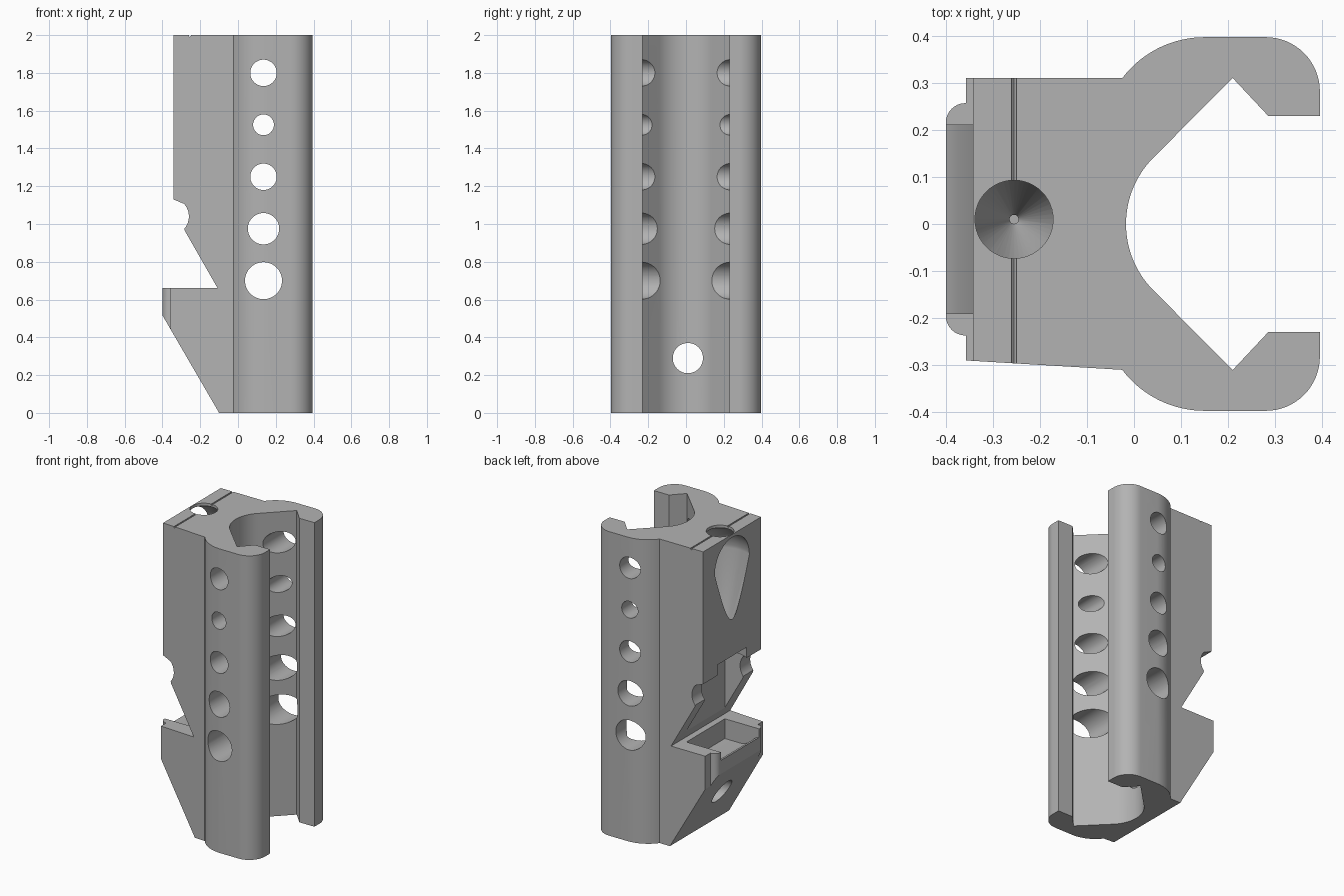
import bpy, bmesh
from math import sin, cos, pi, radians
from mathutils import Matrix, Vector

cube = bpy.data.objects.get("Cube")
if cube:
    bpy.data.objects.remove(cube, do_unlink=True)

MID = 0.01  # centre line of the rear block, slightly off the clamp centre


def arc(cx, cy, r, a0, a1, n=16):
    steps = [radians(a0 + (a1 - a0) * i / n) for i in range(n + 1)]
    return [(cx + r * cos(a), cy + r * sin(a)) for a in steps]


def finish(bm, name):
    bmesh.ops.recalc_face_normals(bm, faces=bm.faces)
    mesh = bpy.data.meshes.new(name)
    bm.to_mesh(mesh)
    bm.free()
    ob = bpy.data.objects.new(name, mesh)
    bpy.context.collection.objects.link(ob)
    return ob


def prism(name, points, lo, hi, axis="z"):
    """Extrude a plan (x, y) along z, or a side outline (x, z) along y."""
    bm = bmesh.new()
    place = (lambda a, b: (a, b, lo)) if axis == "z" else (lambda a, b: (a, lo, b))
    face = bm.faces.new([bm.verts.new(place(a, b)) for a, b in points])
    move = Vector((0, 0, hi - lo)) if axis == "z" else Vector((0, hi - lo, 0))
    out = bmesh.ops.extrude_face_region(bm, geom=[face])
    bmesh.ops.translate(bm, vec=move, verts=[v for v in out["geom"] if isinstance(v, bmesh.types.BMVert)])
    return finish(bm, name)


def rod(name, centre, r, length, axis="Z", sides=48):
    bm = bmesh.new()
    turn = Matrix.Identity(4) if axis == "Z" else Matrix.Rotation(pi / 2, 4, "Y" if axis == "X" else "X")
    bmesh.ops.create_cone(bm, cap_ends=True, segments=sides, radius1=r, radius2=r, depth=length,
                          matrix=Matrix.Translation(centre) @ turn)
    return finish(bm, name)


def combine(body, tool, operation="DIFFERENCE"):
    tool.hide_render = True
    mod = body.modifiers.new("cut", "BOOLEAN")
    mod.operation, mod.object, mod.solver = operation, tool, "EXACT"
    bpy.context.view_layer.objects.active = body
    bpy.ops.object.modifier_apply(modifier=mod.name)
    bpy.data.objects.remove(tool, do_unlink=True)


# Plan outline: outer clamp, rear block with rounded tongue, inner jaw
outer = [(0.395, 0.23)] + arc(0.28, 0.282, 0.115, 0, 90) + arc(0.15, 0.1775, 0.2195, 90, 142.9)
rear = [(-0.357, 0.31), (-0.357, MID + 0.247)] + arc(-0.358, MID + 0.205, 0.042, 90, 180, 8)
rear += [(x, 2 * MID - y) for x, y in reversed(rear)]
mirrored = [(x, -y) for x, y in reversed(outer)]
jaw = [(0.285, -0.23), (0.21, -0.31)] + arc(0.183, 0, 0.2, 225, 135, 32) + [(0.21, 0.31), (0.285, 0.23)]
body = prism("clamp_body", outer + rear + mirrored + jaw, 0, 2)

# Side outline: sloped foot, ledge, undercut and upper block
side = [(0.5, -0.1), (-0.045, -0.1), (-0.1, 0), (-0.402, 0.52), (-0.402, 0.66), (-0.108, 0.66), (-0.282, 0.965)]
side += arc(-0.36, 1.04, 0.1, -40, 42, 12)
side += [(-0.342, 1.13), (-0.342, 2.1), (0.5, 2.1)]
combine(body, prism("side_outline", side, -0.6, 0.6, "y"), "INTERSECT")

# Cross holes through both clamp walls
for z, r in [(1.8, 0.07), (1.525, 0.055), (1.25, 0.07), (0.975, 0.083), (0.7, 0.098)]:
    combine(body, rod("cross_hole", (0.135, 0, z), r, 1.2, "Y"))

# Lower hole from the sloped foot into the jaw
combine(body, rod("foot_hole", (-0.2, MID, 0.29), 0.08, 0.6, "X"))

# Domed vertical chamber with a narrow lip at its lower end
bm = bmesh.new()
steps = [(0, 1.17)] + [(x, 1.8 + z) for x, z in arc(0, 0, 0.2, 0, 90, 16)]
verts = [bm.verts.new((x, 0, z)) for x, z in steps]
edges = [bm.edges.new(pair) for pair in zip(verts, verts[1:])]
bmesh.ops.spin(bm, geom=verts + edges, cent=(0, 0, 0), axis=(0, 0, 1), angle=2 * pi, steps=48)
bmesh.ops.remove_doubles(bm, verts=bm.verts, dist=0.0001)
bmesh.ops.translate(bm, verts=bm.verts, vec=(-0.255, MID, 0))
combine(body, finish(bm, "chamber"))
combine(body, rod("lip_bore", (-0.255, MID, 1.15), 0.175, 0.1))
combine(body, rod("top_hole", (-0.255, MID, 1.9), 0.083, 0.4))

# Slot below the chamber, reaching into the ledge with a curved floor
floor = [(-0.45, 0.605), (-0.4, 0.605), (-0.375, 0.595), (-0.34, 0.565), (-0.305, 0.54), (-0.27, 0.53)]
slot = floor + [(-0.15, 0.53), (-0.15, 1.13), (-0.45, 1.13)]
combine(body, prism("slot", slot, MID - 0.2, MID + 0.2, "y"))

# Fine sight groove across the top
groove = [(-0.26, 2.05), (-0.26, 1.995), (-0.255, 1.99), (-0.25, 1.995), (-0.25, 2.05)]
combine(body, prism("groove", groove, -0.5, 0.5, "y"))

# Single plain grey
grey = bpy.data.materials.new("plain grey")
grey.use_nodes = True
colour = (0.45, 0.45, 0.45, 1)
grey.diffuse_color = colour
grey.node_tree.nodes["Principled BSDF"].inputs["Base Color"].default_value = colour
body.data.materials.clear()
body.data.materials.append(grey)
for poly in body.data.polygons:
    poly.material_index = 0

bpy.ops.object.select_all(action="DESELECT")
body.select_set(True)
bpy.context.view_layer.objects.active = body
bpy.ops.object.shade_smooth_by_angle(angle=radians(25))
